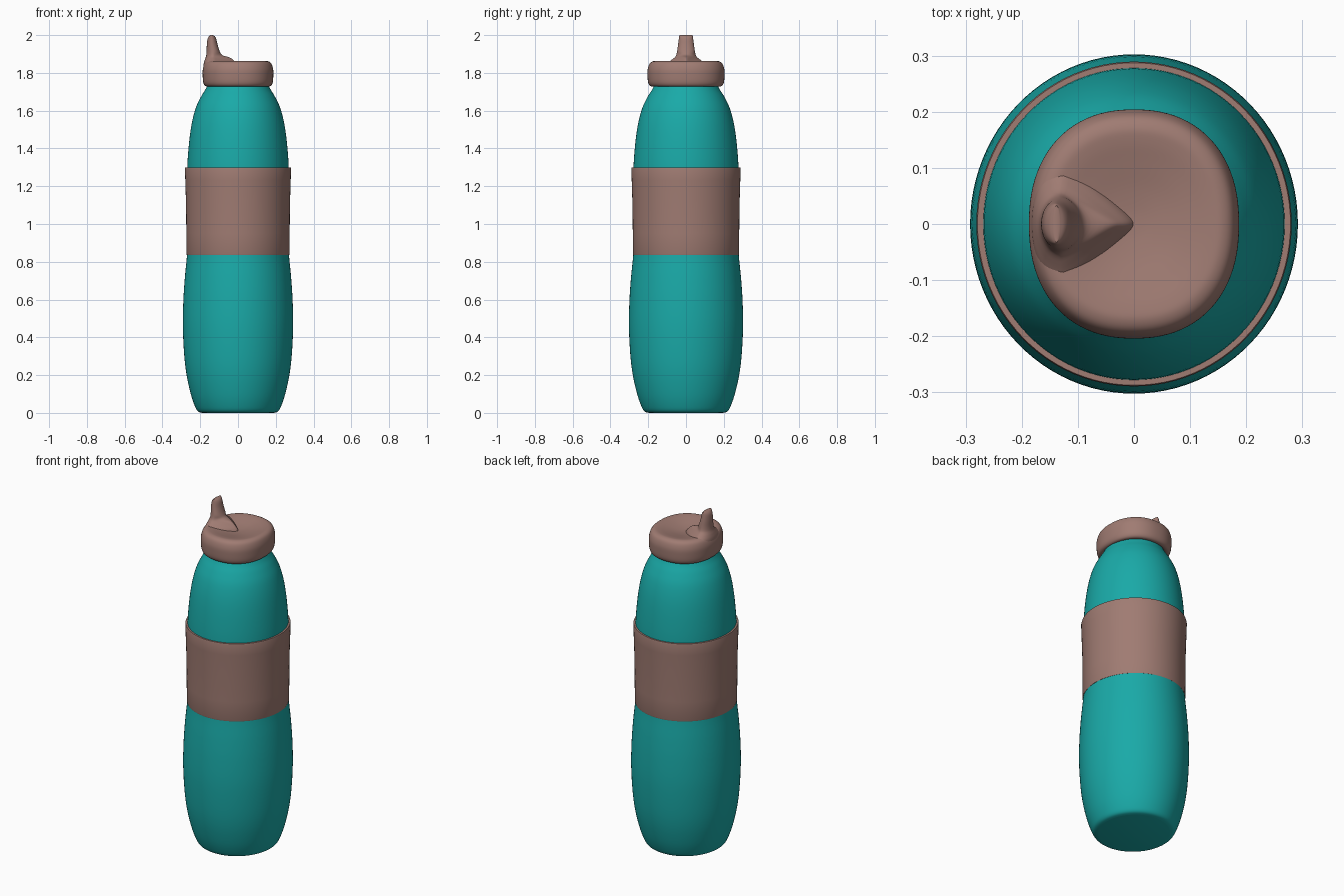
import bpy, bmesh, math

if "Cube" in bpy.data.objects:
    bpy.data.objects.remove(bpy.data.objects["Cube"])

SEG = 96


def material(name, rgb):
    m = bpy.data.materials.new(name)
    m.diffuse_color = (*rgb, 1)
    m.use_nodes = True
    m.node_tree.nodes["Principled BSDF"].inputs["Base Color"].default_value = m.diffuse_color
    return m


teal = material("teal_plastic", (0.01, 0.40, 0.39))
brown = material("brown_rubber", (0.35, 0.20, 0.17))


def smooth_path(pts, steps=5):
    """Catmull-Rom curve through tuples of any length."""
    out = []
    for i in range(len(pts) - 1):
        p0, p1, p2 = pts[max(i - 1, 0)], pts[i], pts[i + 1]
        p3 = pts[min(i + 2, len(pts) - 1)]
        for s in range(steps):
            t = s / steps
            out.append(tuple(0.5 * (2 * b + (c - a) * t + (2 * a - 5 * b + 4 * c - d) * t * t
                                    + (3 * b - a - 3 * c + d) * t ** 3)
                             for a, b, c, d in zip(p0, p1, p2, p3)))
    return out + [pts[-1]]


def loft(name, rings, mat, caps=True, closed=False):
    """Skin a list of equal-length point rings."""
    bm = bmesh.new()
    rows = [[bm.verts.new(p) for p in ring] for ring in rings]
    pairs = list(zip(rows, rows[1:])) + ([(rows[-1], rows[0])] if closed else [])
    for a, b in pairs:
        for i in range(len(a)):
            j = (i + 1) % len(a)
            bm.faces.new((a[i], a[j], b[j], b[i]))
    if caps:
        bm.faces.new(rows[0][::-1])
        bm.faces.new(rows[-1])
    bmesh.ops.recalc_face_normals(bm, faces=bm.faces)
    mesh = bpy.data.meshes.new(name)
    bm.to_mesh(mesh)
    bm.free()
    obj = bpy.data.objects.new(name, mesh)
    bpy.context.collection.objects.link(obj)
    mesh.materials.append(mat)
    bpy.ops.object.select_all(action='DESELECT')
    obj.select_set(True)
    bpy.context.view_layer.objects.active = obj
    bpy.ops.object.shade_smooth_by_angle(angle=math.radians(40))
    return obj


def oval(r, z, ratio, power=2.0):
    """Superellipse ring, wider in y by the given ratio."""
    ring = []
    for i in range(SEG):
        a = 2 * math.pi * i / SEG
        c, s = math.cos(a), math.sin(a)
        k = r / (abs(c) ** power + abs(s) ** power) ** (1 / power)
        ring.append((c * k, s * k * ratio, z))
    return ring


# Bottle body: slightly waisted, tapering to the neck
body = [(0.19, 0.0), (0.212, 0.008), (0.228, 0.035), (0.25, 0.1), (0.272, 0.2), (0.285, 0.31),
        (0.292, 0.46), (0.289, 0.6), (0.281, 0.72), (0.270, 0.835), (0.264, 0.95),
        (0.264, 1.1), (0.269, 1.27), (0.262, 1.4), (0.247, 1.52), (0.225, 1.61),
        (0.198, 1.67), (0.174, 1.71), (0.16, 1.74), (0.156, 1.77)]
loft("bottle_body", [oval(r, z, 1.035) for r, z in smooth_path(body)], teal)

# Grip sleeve: thin closed band around the waist
sleeve = [(0.262, 0.835), (0.2715, 0.835), (0.273, 0.84), (0.2735, 0.95), (0.275, 1.1),
          (0.279, 1.23), (0.281, 1.292), (0.279, 1.299), (0.262, 1.299)]
loft("grip_sleeve", [oval(r, z, 1.03) for r, z in sleeve], brown, caps=False, closed=True)

# Lid: rounded collar with a dished top
lid = [(0.145, 1.738), (0.16, 1.728), (0.175, 1.732), (0.184, 1.75), (0.187, 1.785),
       (0.186, 1.82), (0.176, 1.85), (0.158, 1.862), (0.135, 1.861), (0.10, 1.853),
       (0.06, 1.844), (0.025, 1.839), (0.002, 1.838)]
loft("lid", [oval(r, z, 1.09, 2.25) for r, z in smooth_path(lid)], brown)


def teardrop(z, back, mid, front, half, taper):
    """Egg-shaped ring whose +x end narrows to a ridge."""
    ring = []
    for i in range(64):
        a = 2 * math.pi * i / 64
        c, s = math.cos(a), math.sin(a)
        if c > 0:
            ring.append((mid + c * (front - mid), half * s * (1 - taper * c), z))
        else:
            ring.append((mid + c * (mid - back), half * s, z))
    return ring


# Drinking spout: flared base with a ridge running to the lid centre
spout = [(1.81, -0.184, -0.125, 0.01, 0.125, 0.7), (1.845, -0.182, -0.125, -0.005, 0.108, 0.7),
         (1.868, -0.176, -0.127, -0.025, 0.078, 0.7), (1.882, -0.171, -0.13, -0.045, 0.06, 0.6),
         (1.894, -0.168, -0.13, -0.083, 0.052, 0.3), (1.915, -0.166, -0.132, -0.097, 0.047, 0.0),
         (1.95, -0.165, -0.137, -0.108, 0.042, 0.0), (1.98, -0.161, -0.139, -0.115, 0.038, 0.0),
         (1.994, -0.153, -0.139, -0.123, 0.036, 0.0), (2.0, -0.143, -0.138, -0.133, 0.033, 0.0)]
loft("drinking_spout", [teardrop(*p) for p in smooth_path(spout, 4)], brown)
